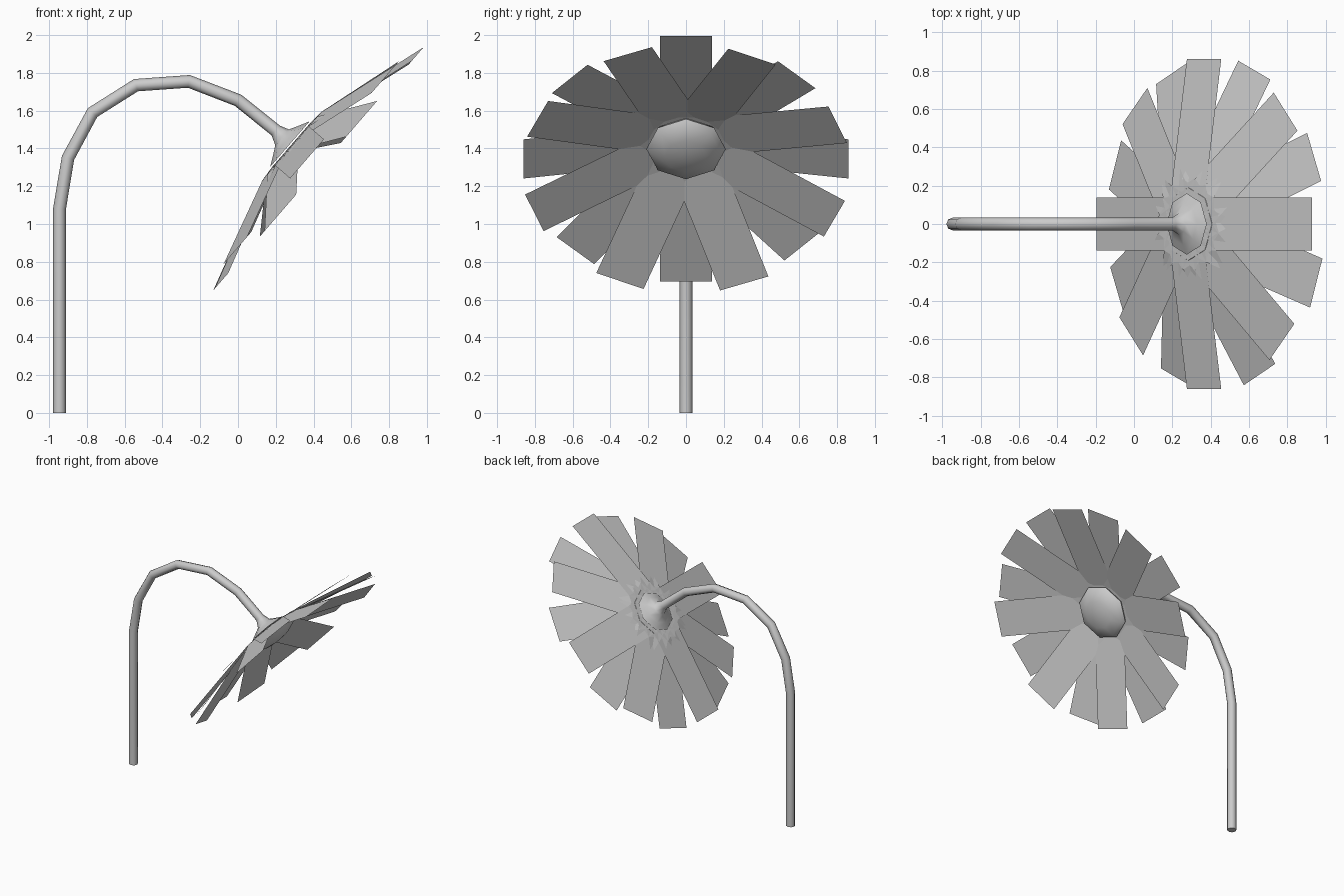
import bpy, bmesh, math
from mathutils import Vector

if "Cube" in bpy.data.objects:
    bpy.data.objects.remove(bpy.data.objects["Cube"])

# Flower head frame: centre, facing direction, and two in-plane axes
C = Vector((0.29, 0, 1.41))
N = Vector((0.756, 0, -0.654))
UP = Vector((0.654, 0, 0.756))
SIDE = Vector((0, 1, 0))
SIDES = 8


def head(u, v, w):
    return C + SIDE * u + UP * v + N * w


def finish(name, bm, smooth):
    if smooth:
        bmesh.ops.recalc_face_normals(bm, faces=bm.faces[:])
    me = bpy.data.meshes.new(name)
    bm.to_mesh(me)
    bm.free()
    ob = bpy.data.objects.new(name, me)
    bpy.context.collection.objects.link(ob)
    if smooth:
        bpy.ops.object.select_all(action='DESELECT')
        ob.select_set(True)
        bpy.context.view_layer.objects.active = ob
        bpy.ops.object.shade_smooth_by_angle(angle=math.radians(50))
    return ob


def sweep(name, path):
    """Tube through (centre, direction, radius) stations."""
    bm = bmesh.new()
    rings = []
    for p, d, r in path:
        across = SIDE.cross(d).normalized()
        ring = []
        for i in range(SIDES):
            a = 2 * math.pi * i / SIDES
            ring.append(bm.verts.new(p + (SIDE * math.sin(a) + across * math.cos(a)) * r))
        rings.append(ring)
    for a, b in zip(rings, rings[1:]):
        for i in range(SIDES):
            j = (i + 1) % SIDES
            bm.faces.new((a[i], a[j], b[j], b[i]))
    bm.faces.new(rings[0])
    bm.faces.new(rings[-1])
    return finish(name, bm, True)


# Stem: straight post, bent neck, flared cup behind the head
pts = [Vector((x, 0, z)) for x, z in [
    (-0.945, 0), (-0.945, 1.08), (-0.90, 1.35), (-0.77, 1.59),
    (-0.54, 1.735), (-0.26, 1.755), (0, 1.655), (0.20, 1.495)]]
path = []
for i, p in enumerate(pts):
    if i == 0:
        d = Vector((0, 0, 1))
    elif i == len(pts) - 1:
        d = N
    else:
        d = (p - pts[i - 1]).normalized() + (pts[i + 1] - p).normalized()
    path.append((p, d.normalized(), 0.034))
for w, r in [(-0.075, 0.055), (-0.045, 0.11), (-0.02, 0.16)]:
    path.append((C + N * w, N, r))
sweep("stem", path)

# Seed disc: low dome on the front of the head
sweep("seed_disc", [(C + N * w, N, r) for w, r in [
    (-0.01, 0.19), (0.02, 0.21), (0.05, 0.185), (0.08, 0.11), (0.09, 0.03)]])


def petals(name, angles, length, lift):
    """Flat rectangular petals with a bend near the base."""
    bm = bmesh.new()
    hw = 0.137
    for deg in angles:
        a = math.radians(deg)
        s, c = math.sin(a), math.cos(a)
        rows = []
        for r, w in [(0.08, -0.012), (0.2, -0.005), (length, lift)]:
            rows.append([bm.verts.new(head(r * s + k * c, r * c - k * s, w))
                         for k in (-hw, hw)])
        for p, q in zip(rows, rows[1:]):
            bm.faces.new((p[0], q[0], q[1], p[1]))
    return finish(name, bm, False)


# Petal layers, each cupped a little further forward
petals("back_petals", [90 * i for i in range(4)], 0.86, 0.10)
petals("middle_petals", [43.6 + 90 * i for i in range(4)], 0.85, 0.13)
petals("front_petals", [24 + 90 * i for i in range(4)]
       + [69 + 90 * i for i in range(4)], 0.86, 0.18)
